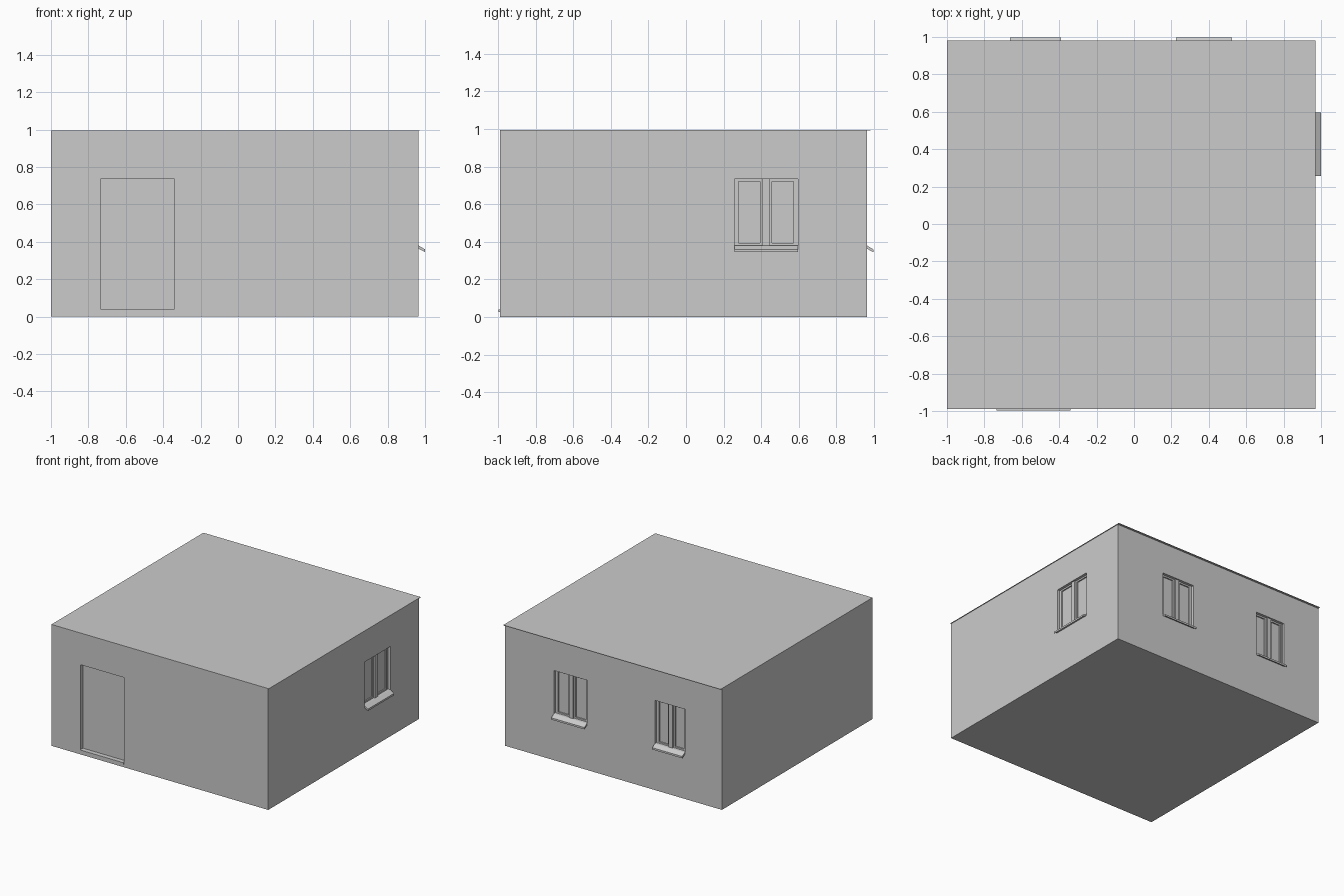
import bpy
from math import pi
from mathutils import Matrix

if "Cube" in bpy.data.objects:
    bpy.data.objects.remove(bpy.data.objects["Cube"])

X0, X1 = -1.0, 0.966       # wall faces
Y0, Y1 = -0.988, 0.963
TOP = 0.995


def mesh_object(name, verts, faces, matrix=Matrix()):
    me = bpy.data.meshes.new(name)
    me.from_pydata([matrix @ Matrix.Translation(v).translation for v in verts], [], faces)
    ob = bpy.data.objects.new(name, me)
    bpy.context.collection.objects.link(ob)
    return ob


def box(name, x, y, z, matrix=Matrix()):
    verts = [(a, b, c) for a in x for b in y for c in z]
    faces = [(0, 1, 3, 2), (4, 6, 7, 5), (0, 4, 5, 1),
             (2, 3, 7, 6), (0, 2, 6, 4), (1, 5, 7, 3)]
    return mesh_object(name, verts, faces, matrix)


def extrude_profile(name, x, profile, matrix):
    n = len(profile)
    verts = [(a, y, z) for a in x for y, z in profile]
    faces = [tuple(range(n))[::-1], tuple(range(n, 2 * n))]
    faces += [(i, (i + 1) % n, n + (i + 1) % n, n + i) for i in range(n)]
    return mesh_object(name, verts, faces, matrix)


# Walls with a thin roof plate overhanging the back
walls = box("walls", (X0, X1), (Y0, Y1), (0, TOP - 0.004))
box("roof_plate", (X0, X1 + 0.005), (Y0, 0.98), (TOP - 0.004, TOP))


def cut(name, x, y, z, matrix=Matrix()):
    cutter = box(name + "_cutter", x, y, z, matrix)
    cutter.hide_render = True
    cutter.hide_viewport = True
    cutter.display_type = 'WIRE'
    mod = walls.modifiers.new(name, 'BOOLEAN')
    mod.object = cutter
    mod.operation = 'DIFFERENCE'
    mod.solver = 'EXACT'


def ring(name, x, y, z, w, matrix):
    """Rectangular frame of member width w."""
    box(name + "_left", (x[0], x[0] + w), y, z, matrix)
    box(name + "_right", (x[1] - w, x[1]), y, z, matrix)
    box(name + "_bottom", (x[0] + w, x[1] - w), y, (z[0], z[0] + w), matrix)
    box(name + "_top", (x[0] + w, x[1] - w), y, (z[1] - w, z[1]), matrix)


def window(name, center, angle, width):
    """Local frame: wall face at y = 0, outside is -y."""
    m = Matrix.Translation(center) @ Matrix.Rotation(angle, 4, 'Z')
    h = width / 2
    z = (0.38, 0.735)
    cut(name, (-h, h), (-0.05, 0.045), z, m)
    # Outer jambs and centre mullion
    for side, x in (("left", (-h, -h + 0.01)), ("right", (h - 0.01, h))):
        box(f"{name}_jamb_{side}", x, (0.02, 0.047), z, m)
    box(name + "_mullion", (-0.019, 0.019), (0.01, 0.047), z, m)
    # Two casements with glass set back
    for side, x in (("left", (-h + 0.01, -0.019)), ("right", (0.019, h - 0.01))):
        ring(f"{name}_casement_{side}", x, (0.022, 0.047), z, 0.013, m)
        box(f"{name}_glass_{side}", x, (0.032, 0.047), z, m)
    # Sloping sill
    extrude_profile(name + "_sill", (-h, h),
                    [(0.02, 0.382), (0, 0.38), (-0.033, 0.36),
                     (-0.033, 0.345), (0, 0.363), (0.02, 0.363)], m)


window("right_window", (X1, 0.426, 0), pi / 2, 0.338)
window("back_window_wide", (0.375, Y1, 0), pi, 0.30)
window("back_window_narrow", (-0.527, Y1, 0), pi, 0.272)

# Door leaf in a shallow recess, with a threshold
DX = (-0.735, -0.34)
cut("door", DX, (Y0 - 0.05, Y0 + 0.045), (0.027, 0.735))
box("door_leaf", DX, (Y0 + 0.03, Y0 + 0.047), (0.027, 0.735))
box("door_threshold", DX, (-0.996, Y0 + 0.035), (0.027, 0.04))
